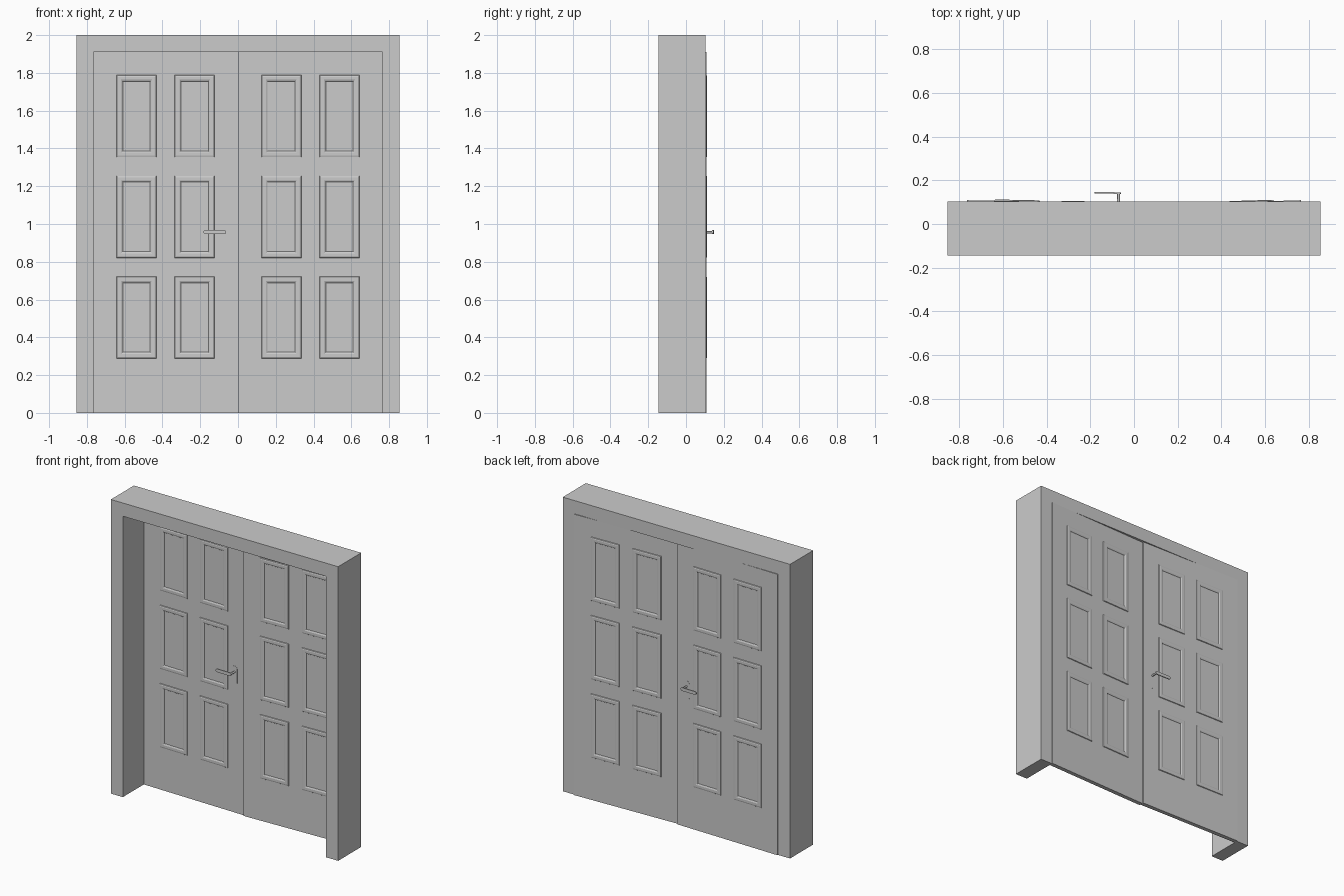
import bpy
from math import pi, sin, cos

if "Cube" in bpy.data.objects:
    bpy.data.objects.remove(bpy.data.objects["Cube"])

T = 0.028                        # leaf thickness
W = 0.765                        # leaf width
H = 1.91                         # leaf height
HINGE_Y = 0.109
TILT = {-1: -0.02, 1: 0.031}     # both leaves stand slightly ajar


def make(name, verts, faces, loc=(0, 0, 0), rot=0.0):
    me = bpy.data.meshes.new(name)
    me.from_pydata(verts, [], faces)
    ob = bpy.data.objects.new(name, me)
    bpy.context.collection.objects.link(ob)
    ob.location = loc
    ob.rotation_euler.z = rot
    return ob


def prism(name, outline, y0, y1, loc=(0, 0, 0), rot=0.0):
    """Outline in x-z (counter-clockwise seen from -y), extruded from y0 to y1."""
    n = len(outline)
    verts = [(x, y, z) for y in (y0, y1) for x, z in outline]
    faces = [tuple(range(n)), tuple(range(2 * n - 1, n - 1, -1))]
    faces += [(i, i + n, (i + 1) % n + n, (i + 1) % n) for i in range(n)]
    return make(name, verts, faces, loc, rot)


def stadium(x0, x1, z0, z1, seg=8):
    """Rectangle with fully rounded short ends."""
    w, h = x1 - x0, z1 - z0
    r = min(w, h) / 2
    cx, cz = (x0 + x1) / 2, (z0 + z1) / 2
    dx, dz = w / 2 - r, h / 2 - r
    start = -pi / 2 if w > h else 0
    pts = []
    for s in (1, -1):
        for i in range(seg + 1):
            a = start + (0 if s == 1 else pi) + pi * i / seg
            pts.append((cx + s * dx + r * cos(a), cz + s * dz + r * sin(a)))
    return pts


def circle(x, z, r, seg=16):
    return [(x + r * cos(2 * pi * i / seg), z + r * sin(2 * pi * i / seg)) for i in range(seg)]


def moulding(name, x0, x1, z0, z1, y, out, loc, rot):
    """Raised picture-frame moulding: a bevelled profile swept round a rectangle."""
    profile = [(0, -0.001), (0.003, 0.004), (0.010, 0.006), (0.025, 0.006),
               (0.032, 0.003), (0.035, -0.001)]
    verts, faces, n = [], [], len(profile)
    for d, h in profile:
        verts += [(x, y + out * h, z) for x, z in
                  ((x0 + d, z0 + d), (x1 - d, z0 + d), (x1 - d, z1 - d), (x0 + d, z1 - d))]
    for p in range(n - 1):
        for c in range(4):
            f = (p * 4 + c, p * 4 + (c + 1) % 4, p * 4 + 4 + (c + 1) % 4, p * 4 + 4 + c)
            faces.append(f if out < 0 else f[::-1])
    make(name, verts, faces, loc, rot)


# Surrounding frame, open at the bottom
prism("door_frame", [(-0.855, 0), (-W, 0), (-W, H), (W, H), (W, 0),
                     (0.855, 0), (0.855, 2), (-0.855, 2)], -0.145, 0.103)

# Two leaves hinged at the outer back corners, with mouldings on both faces
for side, label in ((-1, "left"), (1, "right")):
    loc, rot = (side * W, HINGE_Y, 0), TILT[side]
    a, b = sorted((0, -side * W))
    prism(label + "_leaf", [(a, 0), (b, 0), (b, H), (a, H)], -T, 0, loc, rot)
    for u in (0.122, 0.43):
        for row, z in enumerate((0.287, 0.82, 1.353)):
            x0, x1 = sorted((-side * (W - u), -side * (W - u - 0.213)))
            for y, out, face in ((-T, -1, "front"), (0, 1, "back")):
                moulding(f"{label}_moulding_{face}_{row}", x0, x1, z, z + 0.436, y, out, loc, rot)

# Lever handles on both faces of the left leaf
loc, rot = (-W, HINGE_Y, 0), TILT[-1]
for y, out, face in ((-T, -1, "front"), (0, 1, "back")):
    def part(name, outline, d0, d1):
        y0, y1 = sorted((y + out * d0, y + out * d1))
        return prism(f"{name}_{face}", outline, y0, y1, loc, rot)
    part("handle_plate", stadium(0.672, 0.714, 0.865, 0.997), -0.001, 0.001)
    spindle = part("handle_spindle", circle(0.694, 0.957, 0.0065), 0, 0.046)
    part("handle_lever", stadium(0.584, 0.704, 0.946, 0.968), 0.043, 0.050)
    part("keyhole_collar", circle(0.693, 0.895, 0.008), 0, 0.002)
